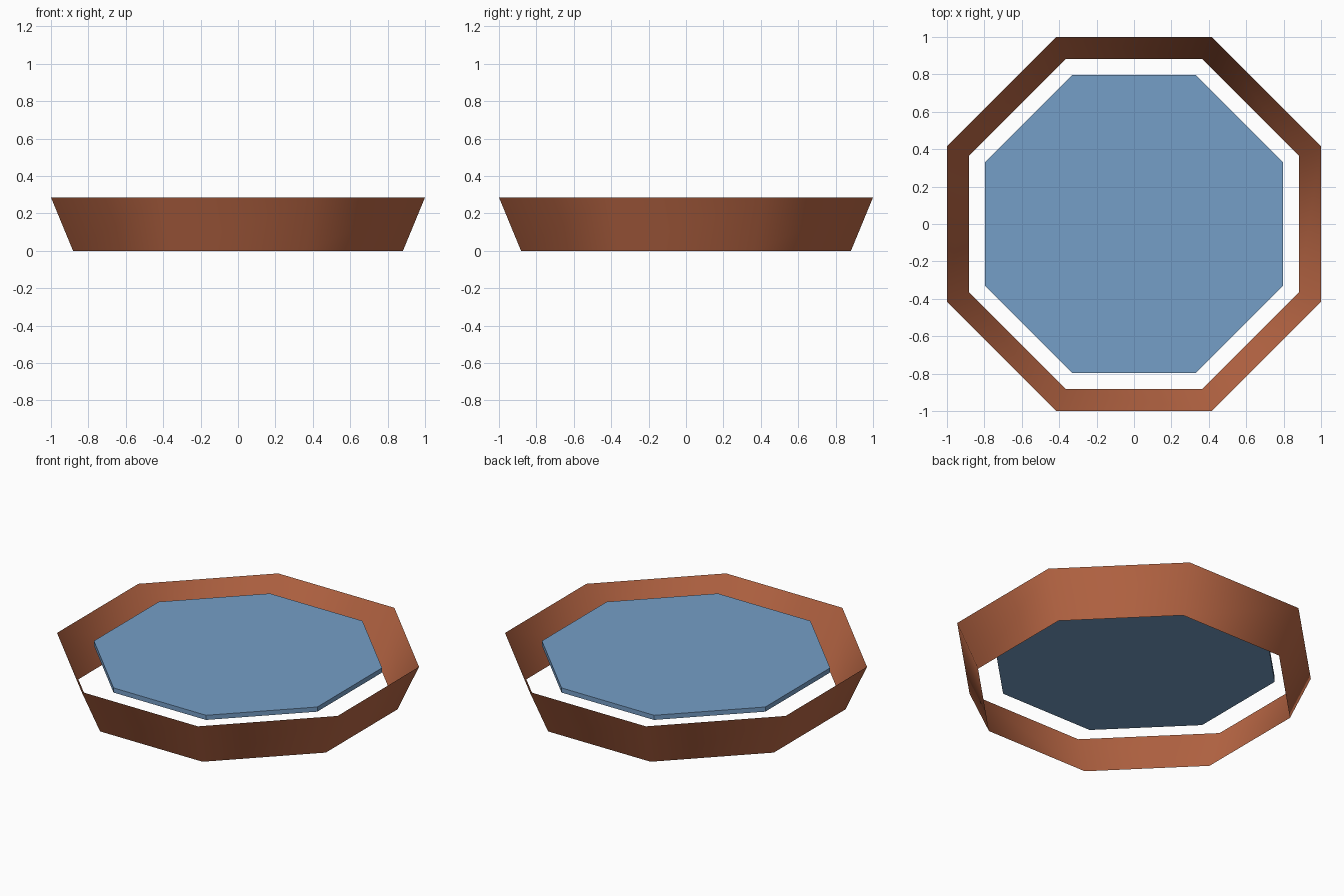
import bpy, bmesh, math

if "Cube" in bpy.data.objects:
    bpy.data.objects.remove(bpy.data.objects["Cube"])


def linear(c):
    return c / 12.92 if c <= 0.04045 else ((c + 0.055) / 1.055) ** 2.4


def material(name, srgb):
    m = bpy.data.materials.new(name)
    m.diffuse_color = (*[linear(c) for c in srgb], 1.0)
    m.use_nodes = True
    m.node_tree.nodes["Principled BSDF"].inputs["Base Color"].default_value = m.diffuse_color
    return m


def octagon(bm, apothem, z):
    # flat sides face the axes
    r = apothem / math.cos(math.pi / 8)
    return [bm.verts.new((r * math.cos(math.pi / 8 + i * math.pi / 4),
                          r * math.sin(math.pi / 8 + i * math.pi / 4), z))
            for i in range(8)]


def octagon_part(name, mat, low, high, capped, smooth):
    bm = bmesh.new()
    a, b = octagon(bm, *low), octagon(bm, *high)
    for i in range(8):
        j = (i + 1) % 8
        bm.faces.new((a[i], a[j], b[j], b[i]))
    if capped:
        bm.faces.new(a[::-1])
        bm.faces.new(b)
    for f in bm.faces:
        f.smooth = smooth
    mesh = bpy.data.meshes.new(name)
    bm.to_mesh(mesh)
    bm.free()
    mesh.materials.append(mat)
    obj = bpy.data.objects.new(name, mesh)
    bpy.context.collection.objects.link(obj)
    return obj


terracotta = material("terracotta", (0.73, 0.405, 0.27))
water_blue = material("water blue", (0.46, 0.62, 0.78))

# Flared open wall, a single smooth-shaded sheet
octagon_part("basin_wall", terracotta, (0.882, 0.0), (1.0, 0.286), False, True)
# Flat floating water slab
octagon_part("water_surface", water_blue, (0.796, 0.227), (0.796, 0.257), True, False)
